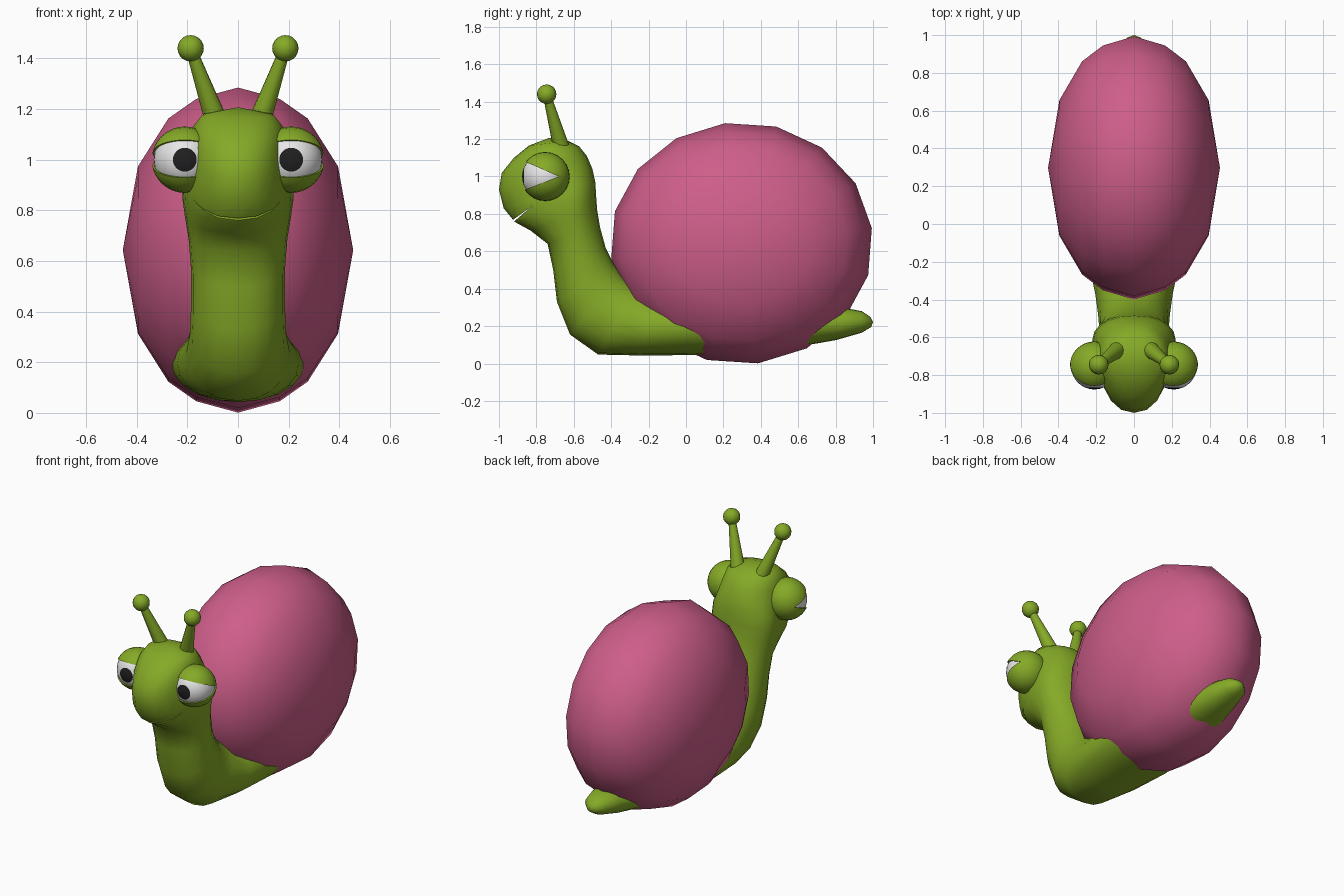
import bpy, bmesh, math
from mathutils import Vector, Matrix

if "Cube" in bpy.data.objects:
    bpy.data.objects.remove(bpy.data.objects["Cube"])


def material(name, rgb):
    m = bpy.data.materials.new(name)
    m.diffuse_color = (*rgb, 1)
    m.use_nodes = True
    m.node_tree.nodes["Principled BSDF"].inputs["Base Color"].default_value = m.diffuse_color
    return m


GREEN = material("leaf green", (0.235, 0.40, 0.02))
PINK = material("shell pink", (0.62, 0.112, 0.255))
WHITE = material("eye white", (0.83, 0.83, 0.83))
BLACK = material("pupil black", (0.014, 0.014, 0.014))


def finish(bm, name, mats, angle=None):
    bmesh.ops.recalc_face_normals(bm, faces=bm.faces)
    me = bpy.data.meshes.new(name)
    bm.to_mesh(me)
    bm.free()
    ob = bpy.data.objects.new(name, me)
    bpy.context.collection.objects.link(ob)
    for m in mats:
        me.materials.append(m)
    if angle:
        smooth(ob, angle)
    return ob


def smooth(ob, angle):
    bpy.ops.object.select_all(action='DESELECT')
    ob.select_set(True)
    bpy.context.view_layer.objects.active = ob
    bpy.ops.object.shade_smooth_by_angle(angle=math.radians(angle))


def skin(bm, rings, start, end):
    """Bridge closed rings of points and close both ends with a fan."""
    vr = [[bm.verts.new(p) for p in r] for r in rings]
    n = len(vr[0])
    for a, b in zip(vr, vr[1:]):
        for i in range(n):
            j = (i + 1) % n
            bm.faces.new((a[i], a[j], b[j], b[i]))
    for ring, tip in ((vr[0], start), (vr[-1], end)):
        t = bm.verts.new(tip)
        for i in range(n):
            bm.faces.new((ring[i], ring[(i + 1) % n], t))


# Shell: 16-sided ellipsoid turned around the x axis
profile = [(-0.395, 0.515), (-0.275, 0.81), (-0.165, 0.93), (0, 1),
           (0.165, 0.93), (0.275, 0.81), (0.395, 0.515)]
cy, cz, ry, rz = 0.297, 0.643, 0.702, 0.647
rings = []
for x, r in profile:
    angs = [math.radians(7.2 + 22.5 * k) for k in range(16)]
    rings.append([(x, cy + r * ry * math.cos(a), cz + r * rz * math.sin(a)) for a in angs])
bm = bmesh.new()
skin(bm, rings, (-0.455, cy, cz), (0.455, cy, cz))
finish(bm, "shell", [PINK], 60)

# Body: loft from tail to crown
# each section: front/under point (y, z), back/top point (y, z), half width, widest place
sections = [
    (0.99, 0.195, 0.985, 0.25, 0.035, 0.5),
    (0.94, 0.165, 0.94, 0.28, 0.08, 0.5),
    (0.80, 0.125, 0.86, 0.295, 0.11, 0.5),
    (0.60, 0.09, 0.55, 0.30, 0.17, 0.5),
    (0.30, 0.055, 0.30, 0.32, 0.23, 0.5),
    (0.03, 0.045, 0.05, 0.36, 0.262, 0.48),
    (-0.25, 0.043, -0.17, 0.36, 0.24, 0.48),
    (-0.47, 0.048, -0.27, 0.42, 0.205, 0.5),
    (-0.62, 0.155, -0.34, 0.47, 0.19, 0.5),
    (-0.69, 0.33, -0.39, 0.54, 0.185, 0.5),
    (-0.71, 0.50, -0.43, 0.62, 0.185, 0.5),
    (-0.74, 0.64, -0.46, 0.73, 0.195, 0.52),
    (-0.83, 0.71, -0.475, 0.82, 0.21, 0.62),
    (-0.915, 0.757, -0.48, 0.89, 0.22, 0.7),
    (-0.975, 0.83, -0.485, 0.97, 0.215, 0.72),
    (-1.0, 0.93, -0.50, 1.04, 0.197, 0.68),
    (-0.985, 1.02, -0.53, 1.11, 0.185, 0.62),
    (-0.92, 1.10, -0.57, 1.16, 0.175, 0.57),
    (-0.84, 1.165, -0.63, 1.19, 0.14, 0.5),
]
rings = []
for fy, fz, by, bz, w, t in sections:
    f, b = Vector((0, fy, fz)), Vector((0, by, bz))
    c = f.lerp(b, t)
    ring = []
    for k in range(20):
        a = 2 * math.pi * k / 20
        co, si = math.cos(a), math.sin(a)
        p = c + ((f - c) * co if co > 0 else (b - c) * -co)
        p.x = math.copysign(abs(si) ** 0.9, si) * w
        ring.append(p)
    rings.append(ring)
bm = bmesh.new()
skin(bm, rings, (0, 1.0, 0.222), (0, -0.73, 1.207))
body = finish(bm, "body", [GREEN])

# Mouth: thin wedge cut out of the head
wedge = [(-0.822, 0.843), (-0.972, 0.714), (-0.98, 0.728)]
bm = bmesh.new()
face = bm.faces.new([bm.verts.new((-0.4, y, z)) for y, z in wedge])
ext = bmesh.ops.extrude_face_region(bm, geom=[face])
bmesh.ops.translate(bm, vec=(0.8, 0, 0),
                    verts=[v for v in ext["geom"] if isinstance(v, bmesh.types.BMVert)])
cutter = finish(bm, "mouth_cutter", [GREEN])
cutter.hide_render = True
mod = body.modifiers.new("mouth", 'BOOLEAN')
mod.operation = 'DIFFERENCE'
mod.solver = 'EXACT'
mod.object = cutter
bpy.context.view_layer.objects.active = body
bpy.ops.object.modifier_apply(modifier=mod.name)
bpy.data.objects.remove(cutter)
smooth(body, 50)


def ball(name, mat, r, centre):
    bm = bmesh.new()
    bmesh.ops.create_uvsphere(bm, u_segments=16, v_segments=10, radius=r,
                              matrix=Matrix.Translation(centre))
    return finish(bm, name, [mat], 60)


for side, s in (("left", -1), ("right", 1)):
    # Eyeball with the pupil painted on the front cap
    centre = Vector((s * 0.21, -0.753, 1.0))
    bm = bmesh.new()
    bmesh.ops.create_uvsphere(bm, u_segments=24, v_segments=16, radius=0.123,
                              matrix=Matrix.Translation(centre) @ Matrix.Rotation(math.pi / 2, 4, 'X'))
    for f in bm.faces:
        if centre.y - f.calc_center_median().y > 0.123 * 0.91:
            f.material_index = 1
    finish(bm, side + "_eyeball", [WHITE, BLACK], 60)

    # Eyelids: two sliced balls leaving a wedge open at the front
    hinge = Vector((centre.x, -0.68, 1.0))
    for lid, up, slope in (("upper", 1, 0.44), ("lower", -1, 0.39)):
        bm = bmesh.new()
        bmesh.ops.create_uvsphere(bm, u_segments=24, v_segments=16, radius=0.131,
                                  matrix=Matrix.Translation(centre) @ Matrix.Rotation(math.pi / 2, 4, 'Y'))
        cut = bmesh.ops.bisect_plane(bm, geom=bm.verts[:] + bm.edges[:] + bm.faces[:],
                                     plane_co=hinge, plane_no=(0, slope, up), clear_inner=True)
        edges = [e for e in cut["geom_cut"] if isinstance(e, bmesh.types.BMEdge)]
        bmesh.ops.holes_fill(bm, edges=edges, sides=0)
        finish(bm, f"{side}_{lid}_eyelid", [GREEN], 50)

    # Feeler stalk and its knob
    base, tip = Vector((s * 0.085, -0.665, 1.15)), Vector((s * 0.187, -0.745, 1.44))
    d = tip - base
    bm = bmesh.new()
    bmesh.ops.create_cone(bm, cap_ends=True, segments=12, radius1=0.045, radius2=0.021, depth=d.length,
                          matrix=Matrix.Translation((base + tip) / 2)
                          @ d.to_track_quat('Z', 'Y').to_matrix().to_4x4())
    finish(bm, side + "_feeler", [GREEN], 50)
    ball(side + "_feeler_knob", GREEN, 0.052, tip)
